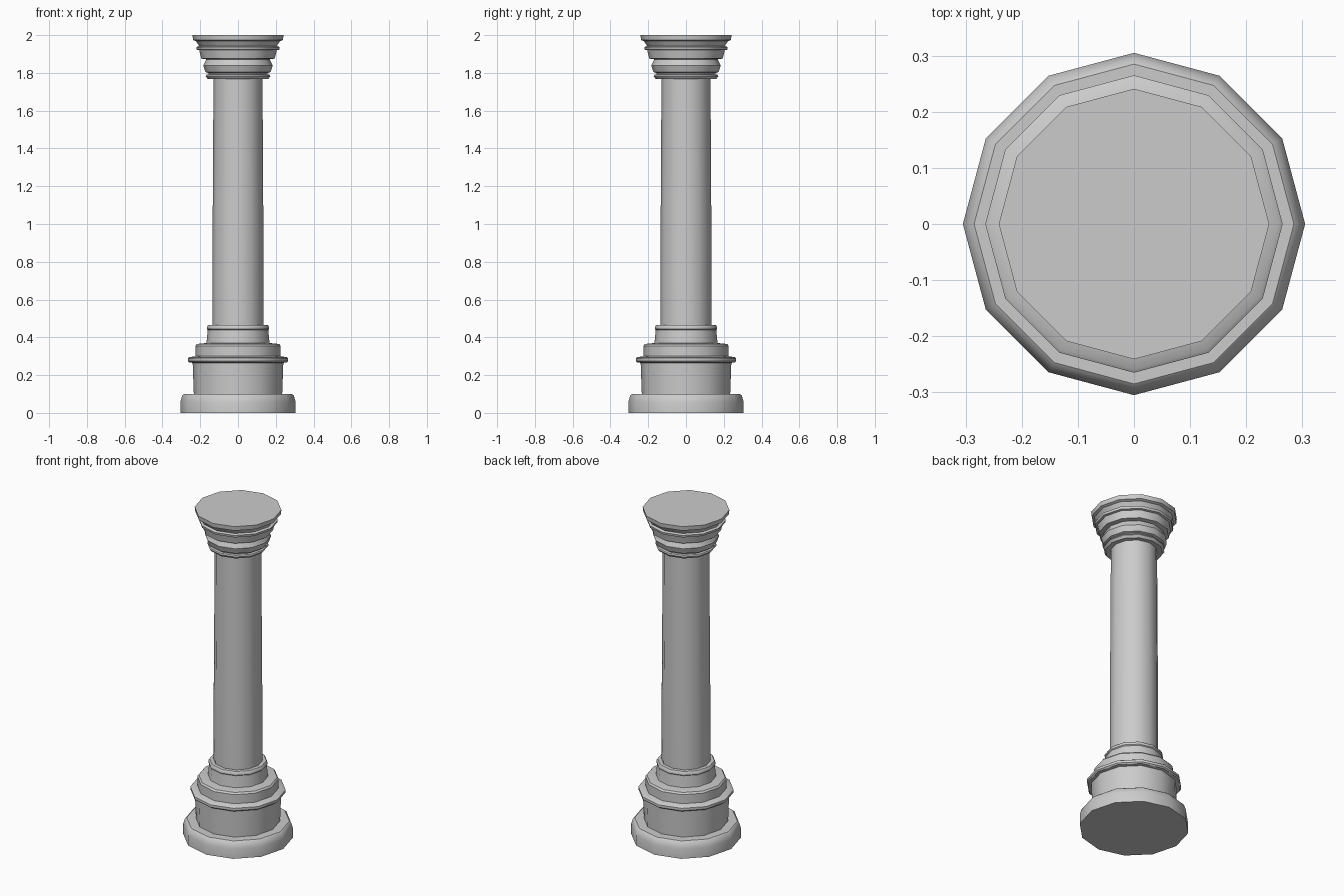
import bpy, bmesh, math

if "Cube" in bpy.data.objects:
    bpy.data.objects.remove(bpy.data.objects["Cube"])

SIDES = 12


def lathe(name, profile, cap_bottom=False, cap_top=False):
    """Revolve (radius, height) points into a 12-sided part."""
    bm = bmesh.new()
    rings = []
    for r, z in profile:
        rings.append([bm.verts.new((r * math.cos(2 * math.pi * i / SIDES),
                                    r * math.sin(2 * math.pi * i / SIDES), z))
                      for i in range(SIDES)])
    for low, high in zip(rings, rings[1:]):
        for i in range(SIDES):
            j = (i + 1) % SIDES
            bm.faces.new((low[i], low[j], high[j], high[i]))
    if cap_bottom:
        bm.faces.new(rings[0][::-1])
    if cap_top:
        bm.faces.new(rings[-1])
    mesh = bpy.data.meshes.new(name)
    bm.to_mesh(mesh)
    bm.free()
    obj = bpy.data.objects.new(name, mesh)
    bpy.context.collection.objects.link(obj)
    bpy.ops.object.select_all(action='DESELECT')
    obj.select_set(True)
    bpy.context.view_layer.objects.active = obj
    bpy.ops.object.shade_smooth_by_angle(angle=math.radians(35))
    return obj


# Stepped pedestal: plinth, drum, ledge, upper drum and collar
lathe("pedestal", [
    (0.305, 0.0), (0.305, 0.06), (0.295, 0.092), (0.285, 0.10),
    (0.234, 0.10), (0.240, 0.265), (0.258, 0.268), (0.265, 0.275),
    (0.265, 0.29), (0.258, 0.295), (0.226, 0.30), (0.226, 0.355),
    (0.218, 0.365), (0.167, 0.37), (0.160, 0.44), (0.165, 0.445),
    (0.165, 0.455), (0.158, 0.465), (0.136, 0.465)], cap_bottom=True)

# Slightly tapering shaft
lathe("shaft", [(0.136, 0.465), (0.135, 0.90), (0.132, 1.35), (0.130, 1.77)])

# Flared capital: neck ring, bulge, bell, band and top slab
lathe("capital", [
    (0.130, 1.77), (0.160, 1.768), (0.171, 1.782), (0.168, 1.79),
    (0.155, 1.792), (0.158, 1.80), (0.172, 1.804), (0.184, 1.838),
    (0.168, 1.872), (0.195, 1.876), (0.205, 1.92), (0.218, 1.923),
    (0.221, 1.937), (0.206, 1.942), (0.222, 1.968), (0.238, 1.974),
    (0.241, 2.0)], cap_top=True)
